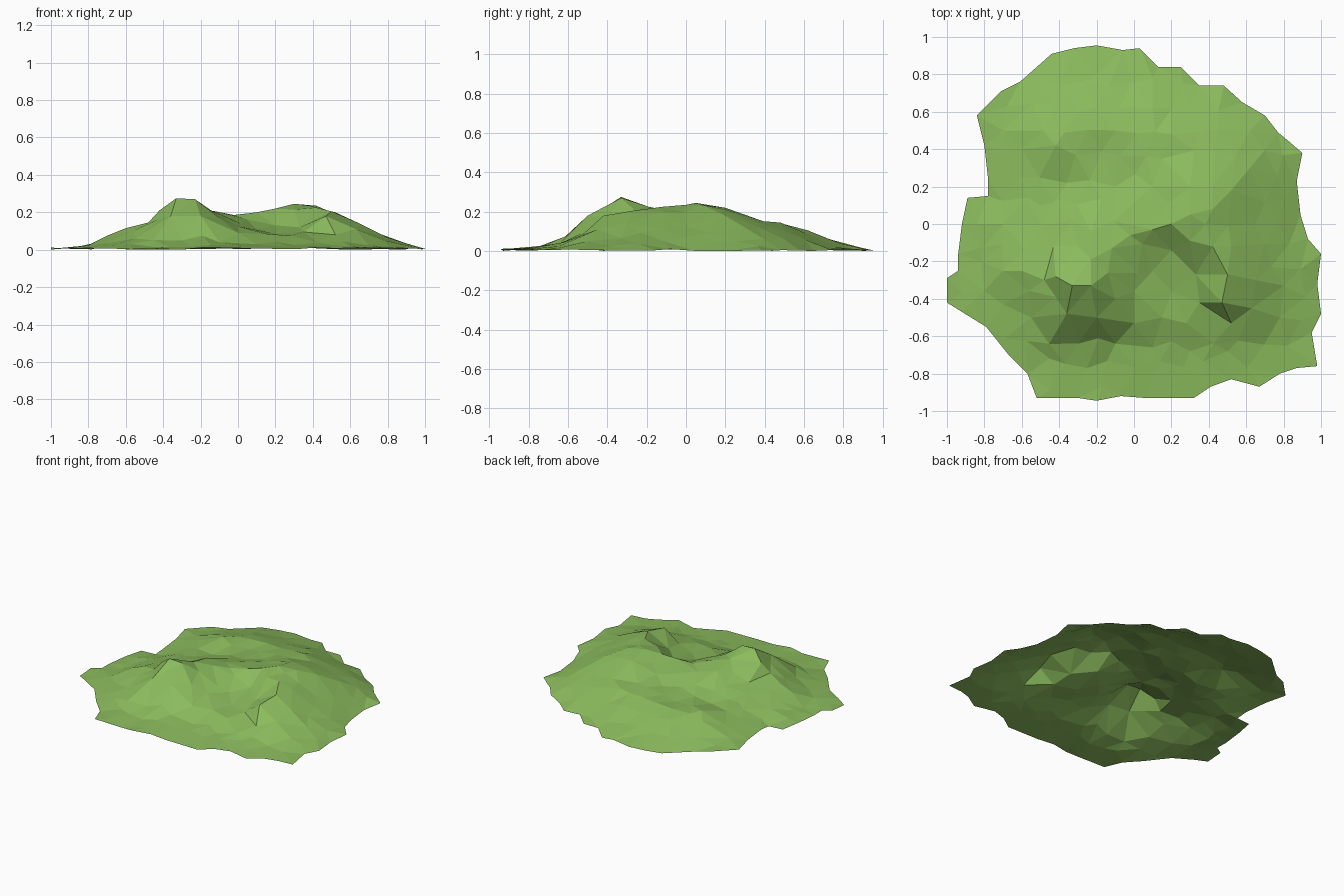
import bpy
import random
from mathutils import Vector
from mathutils.bvhtree import BVHTree
from mathutils.geometry import delaunay_2d_cdt

random.seed(4)
cube = bpy.data.objects.get("Cube")
if cube:
    bpy.data.objects.remove(cube, do_unlink=True)

# Ragged shoreline of the land, counter-clockwise pieces per side
back_rim = [(.90, .38), (.83, .44), (.77, .49), (.70, .58), (.58, .65), (.48, .74), (.35, .74),
            (.25, .84), (.13, .84), (.03, .94), (-.06, .93), (-.2, .955), (-.32, .94),
            (-.44, .91), (-.61, .76), (-.71, .71), (-.84, .58)]
right_rim = [(-.8, .42), (-.78, .24), (-.78, .15), (-.89, .14), (-.92, 0), (-.94, -.16),
             (-.94, -.25), (-1, -.29), (-1, -.42), (-.92, -.47), (-.79, -.55), (-.67, -.7)]
front_rim = [(-.57, -.8), (-.52, -.93), (-.3, -.93), (-.2, -.945), (-.07, -.92), (.06, -.93),
             (.32, -.93), (.41, -.87), (.52, -.83), (.67, -.87), (.78, -.8), (.87, -.77)]
left_rim = [(.98, -.76), (.95, -.58), (1, -.48), (.98, -.32), (1, -.16), (.93, -.08),
            (.89, .05), (.87, .23)]
rim = back_rim + right_rim + front_rim + left_rim

# Landforms given as (x, y, height) spot levels
main_peak = [(-.33, -.33, .275), (-.23, -.33, .27), (-.42, -.28, .21), (-.48, -.3, .145),
             (-.6, -.25, .115), (-.7, -.25, .075), (-.82, -.2, .015), (-.36, -.48, .18),
             (-.2, -.5, .18), (-.3, -.64, .05), (-.25, -.77, .015), (-.43, -.12, .13),
             (-.23, -.19, .225), (-.23, -.04, .195), (-.33, .02, .135), (-.55, -.5, .06),
             (-.7, -.43, .035), (-.45, -.72, .015), (-.1, -.4, .17)]
curved_ridge = [(-.12, -.13, .205), (-.02, -.06, .185), (.1, -.03, .2), (.2, 0, .22),
                (.3, .05, .245), (.42, .08, .235), (.42, -.12, .225), (.52, -.12, .2),
                (.5, -.27, .205), (.47, -.42, .18), (.52, .18, .19), (.3, .2, .22),
                (.3, -.09, .215), (.42, .2, .21)]
front_bowl = [(.2, -.14, .13), (.1, -.25, .11), (.2, -.36, .085), (0, -.36, .125),
              (.33, -.27, .12), (.35, -.42, .095), (.15, -.5, .085), (.28, -.53, .075),
              (0, -.53, .09), (.1, -.66, .03), (-.1, -.64, .04), (.3, -.68, .025)]
left_slope = [(.65, 0, .125), (.65, -.3, .14), (.77, 0, .07), (.8, -.33, .065),
              (.62, .3, .12), (.52, -.53, .08), (.63, -.45, .11), (.78, -.5, .05),
              (.5, -.68, .025), (.82, -.65, .015)]
back_plateau = [(.1, .2, .17), (.15, .35, .15), (.2, .48, .145), (-.1, .5, .13), (.1, .62, .105),
                (.1, .78, .04), (-.2, .8, .035), (-.3, .6, .1), (-.42, .42, .125),
                (-.36, .22, .085), (-.6, .4, .06), (-.5, .1, .085), (-.7, .5, .03),
                (-.7, 0, .05), (-.1, .2, .13), (.45, .5, .1), (.62, .5, .06), (-.84, 0, .02)]


def triangulate(points):
    """Triangulate 3D points by plan position, clipped to the rim."""
    flat = [Vector(p[:2]) for p in points]
    result = delaunay_2d_cdt(flat, [], [list(range(len(rim)))], 1, 1e-5)
    verts = [(v.x, v.y, points[src[0]][2] if src else 0)
             for v, src in zip(result[0], result[3])]
    return verts, [list(f) for f in result[2]]


# Broad land shape, used to find heights between the spot levels
shore = [(x, y, random.uniform(0, .012)) for x, y in rim]
points = shore + main_peak + curved_ridge + front_bowl + left_slope + back_plateau
survey = BVHTree.FromPolygons(*triangulate(points))

# Scatter extra ground points where the spot levels are sparse
STEP = .125
CELLS = 9
for row in range(-CELLS, CELLS):
    for column in range(-CELLS, CELLS):
        x = (column + .5 * (row % 2)) * STEP + random.uniform(-.02, .02)
        y = row * STEP + random.uniform(-.02, .02)
        hit = survey.ray_cast(Vector((x, y, 1)), Vector((0, 0, -1)))[0]
        if hit is None:
            continue
        if min((Vector(p[:2]) - hit.xy).length for p in points) < .6 * STEP:
            continue
        bump = random.uniform(-.06, .06) * min(hit.z, .08)
        points.append((x, y, hit.z + bump))

# Faceted open ground sheet
verts, faces = triangulate(points)
mesh = bpy.data.meshes.new("hilly_ground")
mesh.from_pydata(verts, [], faces)
mesh.update()
if mesh.polygons[0].normal.z < 0:
    mesh.flip_normals()
ground = bpy.data.objects.new("hilly_ground", mesh)
bpy.context.collection.objects.link(ground)

# Grass colour
grass = bpy.data.materials.new("grass_green")
grass.use_nodes = True
colour = (.26, .5, .11, 1)
grass.diffuse_color = colour
grass.node_tree.nodes["Principled BSDF"].inputs["Base Color"].default_value = colour
mesh.materials.append(grass)
